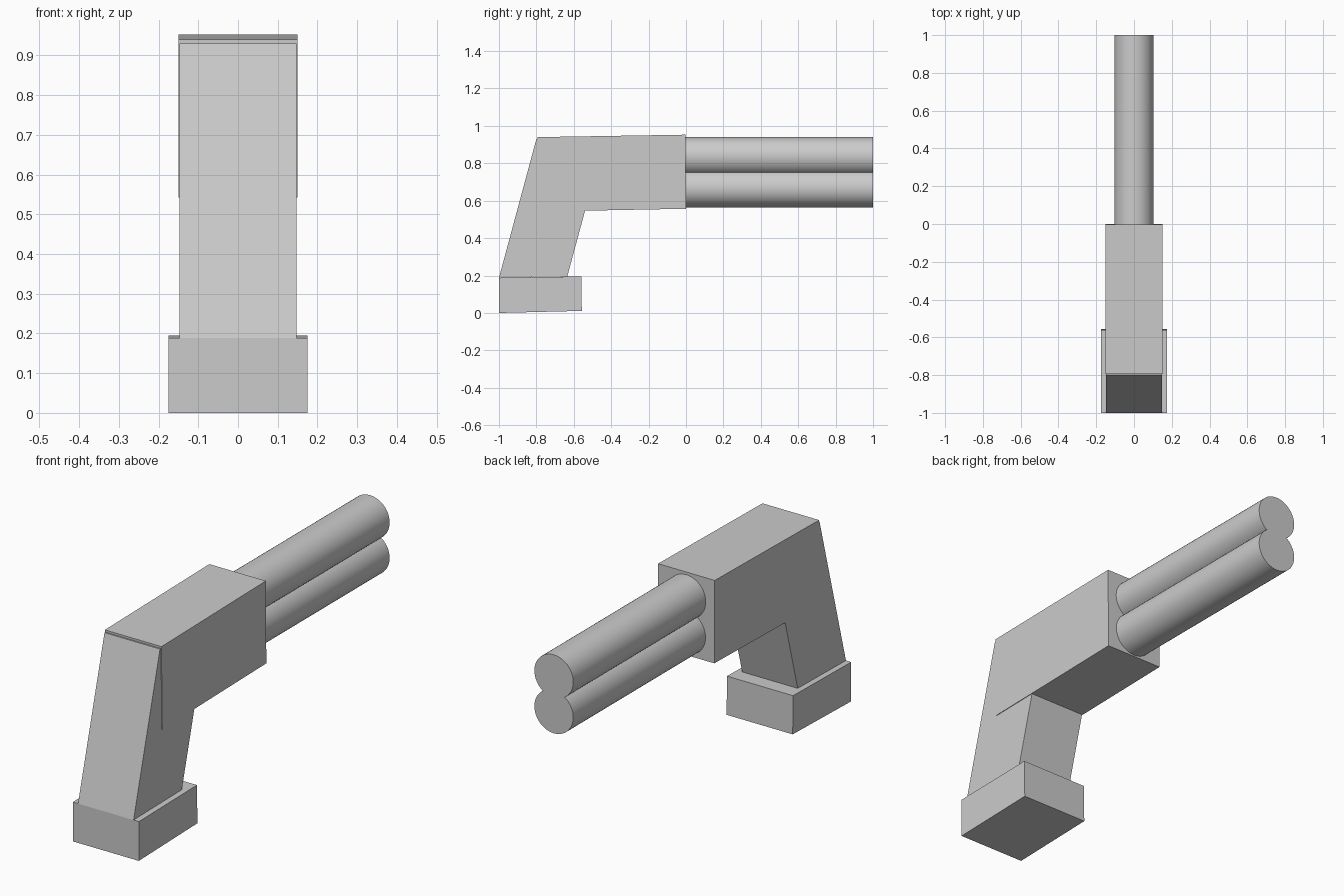
import bpy, bmesh, math

if "Cube" in bpy.data.objects:
    bpy.data.objects.remove(bpy.data.objects["Cube"])


def extrude_profile(name, points, half_width):
    """Side profile in (y, z), extruded symmetrically along x."""
    bm = bmesh.new()
    face = bm.faces.new([bm.verts.new((-half_width, y, z)) for y, z in points])
    ext = bmesh.ops.extrude_face_region(bm, geom=[face])
    verts = [v for v in ext["geom"] if isinstance(v, bmesh.types.BMVert)]
    bmesh.ops.translate(bm, verts=verts, vec=(2 * half_width, 0, 0))
    bmesh.ops.recalc_face_normals(bm, faces=bm.faces)
    mesh = bpy.data.meshes.new(name)
    bm.to_mesh(mesh)
    bm.free()
    obj = bpy.data.objects.new(name, mesh)
    bpy.context.collection.objects.link(obj)
    return obj


def barrel(name, z, radius=0.103, y0=-0.01, y1=1.0):
    bpy.ops.mesh.primitive_cylinder_add(
        vertices=48, radius=radius, depth=y1 - y0,
        location=(0, (y0 + y1) / 2, z), rotation=(math.pi / 2, 0, 0))
    obj = bpy.context.object
    obj.name = name
    bpy.ops.object.shade_smooth_by_angle(angle=math.radians(30))
    return obj


# Base block under the grip
extrude_profile("grip_base", [(-1.0, 0.0), (-0.557, 0.011), (-0.56, 0.195), (-1.0, 0.188)], 0.175)

# Slanted grip
extrude_profile("grip", [(-1.0, 0.188), (-0.635, 0.194), (-0.436, 0.93), (-0.8, 0.93)], 0.147)

# Slightly tilted body block
extrude_profile("body", [(-0.787, 0.542), (0.0, 0.557), (-0.003, 0.953), (-0.793, 0.94)], 0.15)

# Two overlapping stacked barrels
for label, z in (("upper", 0.837), ("lower", 0.667)):
    barrel(label + "_barrel", z)
